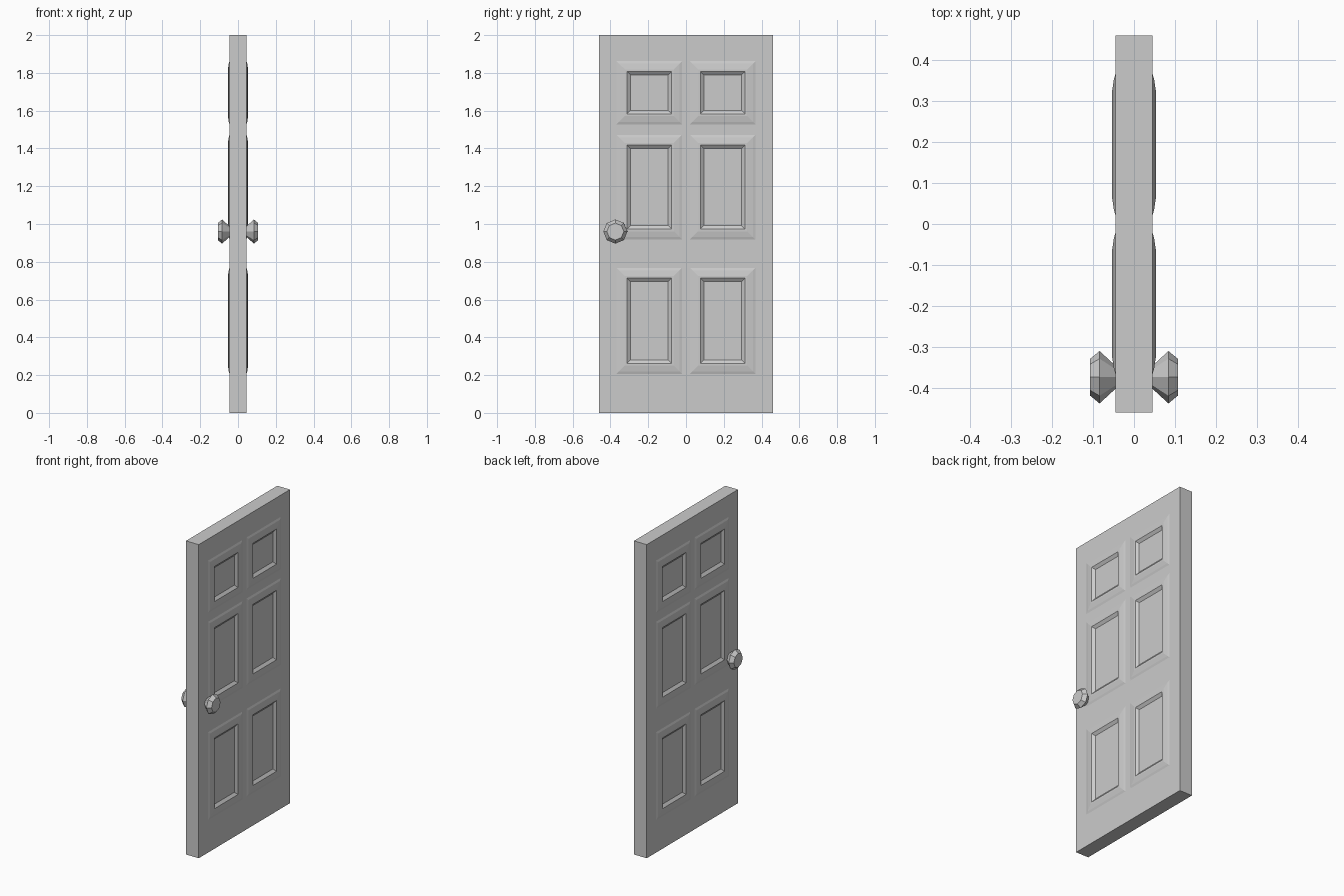
import bpy
import bmesh
from math import tau
from mathutils import Vector

cube = bpy.data.objects.get("Cube")
if cube:
    bpy.data.objects.remove(cube, do_unlink=True)

HALF_T, HALF_W, HEIGHT = 0.045, 0.46, 2.0
KNOB_Y, KNOB_Z = -0.374, 0.96
COLUMNS = [(-0.367, -0.021), (0.021, 0.367)]
ROWS = [(0.207, 0.768), (0.918, 1.472), (1.528, 1.862)]
# Panel moulding as (inset, rise): rounded rim, flat ridge, sunken field
MOULDING = [(0.013, 0.004), (0.03, 0.0045), (0.012, 0.0), (0.018, -0.0135)]

grey = bpy.data.materials.new("plain grey")
grey.use_nodes = True
colour = (0.6, 0.6, 0.6, 1)
grey.diffuse_color = colour
grey.node_tree.nodes["Principled BSDF"].inputs["Base Color"].default_value = colour


def add_object(name, bm):
    bmesh.ops.recalc_face_normals(bm, faces=bm.faces[:])
    mesh = bpy.data.meshes.new(name)
    bm.to_mesh(mesh)
    bm.free()
    mesh.materials.append(grey)
    obj = bpy.data.objects.new(name, mesh)
    bpy.context.collection.objects.link(obj)
    return obj


def cut(bm, axis, value):
    normal, point = Vector(), Vector()
    normal[axis], point[axis] = 1, value
    geom = bm.verts[:] + bm.edges[:] + bm.faces[:]
    bmesh.ops.bisect_plane(bm, geom=geom, plane_co=point, plane_no=normal)


def inside(value, spans):
    return any(low < value < high for low, high in spans)


# Door slab, divided along the panel borders
bm = bmesh.new()
bmesh.ops.create_cube(bm, size=1)
bmesh.ops.scale(bm, vec=(2 * HALF_T, 2 * HALF_W, HEIGHT), verts=bm.verts)
bmesh.ops.translate(bm, vec=(0, 0, HEIGHT / 2), verts=bm.verts)
for axis, spans in ((1, COLUMNS), (2, ROWS)):
    for span in spans:
        for value in span:
            cut(bm, axis, value)

# Six moulded panels on both broad sides
bm.normal_update()
panels = []
for face in bm.faces:
    centre = face.calc_center_median()
    if abs(face.normal.x) > 0.9 and inside(centre.y, COLUMNS) and inside(centre.z, ROWS):
        panels.append(face)
for inset, rise in MOULDING:
    bmesh.ops.inset_individual(bm, faces=panels, thickness=inset, depth=rise,
                               use_even_offset=True)
add_object("door_slab", bm)


# Faceted eight-sided knobs, turned around the x axis
def add_knob(name, side):
    bm = bmesh.new()
    profile = [(0.035, 0.022), (0.045, 0.028), (0.084, 0.064), (0.107, 0.045)]
    verts = [bm.verts.new((side * x, KNOB_Y, KNOB_Z + r)) for x, r in profile]
    edges = [bm.edges.new(pair) for pair in zip(verts, verts[1:])]
    bmesh.ops.spin(bm, geom=verts + edges, cent=(0, KNOB_Y, KNOB_Z),
                   axis=(1, 0, 0), angle=tau, steps=8)
    bmesh.ops.remove_doubles(bm, verts=bm.verts[:], dist=0.0005)
    bmesh.ops.holes_fill(bm, edges=[e for e in bm.edges if e.is_boundary], sides=8)
    add_object(name, bm)


add_knob("left_knob", 1)
add_knob("right_knob", -1)
